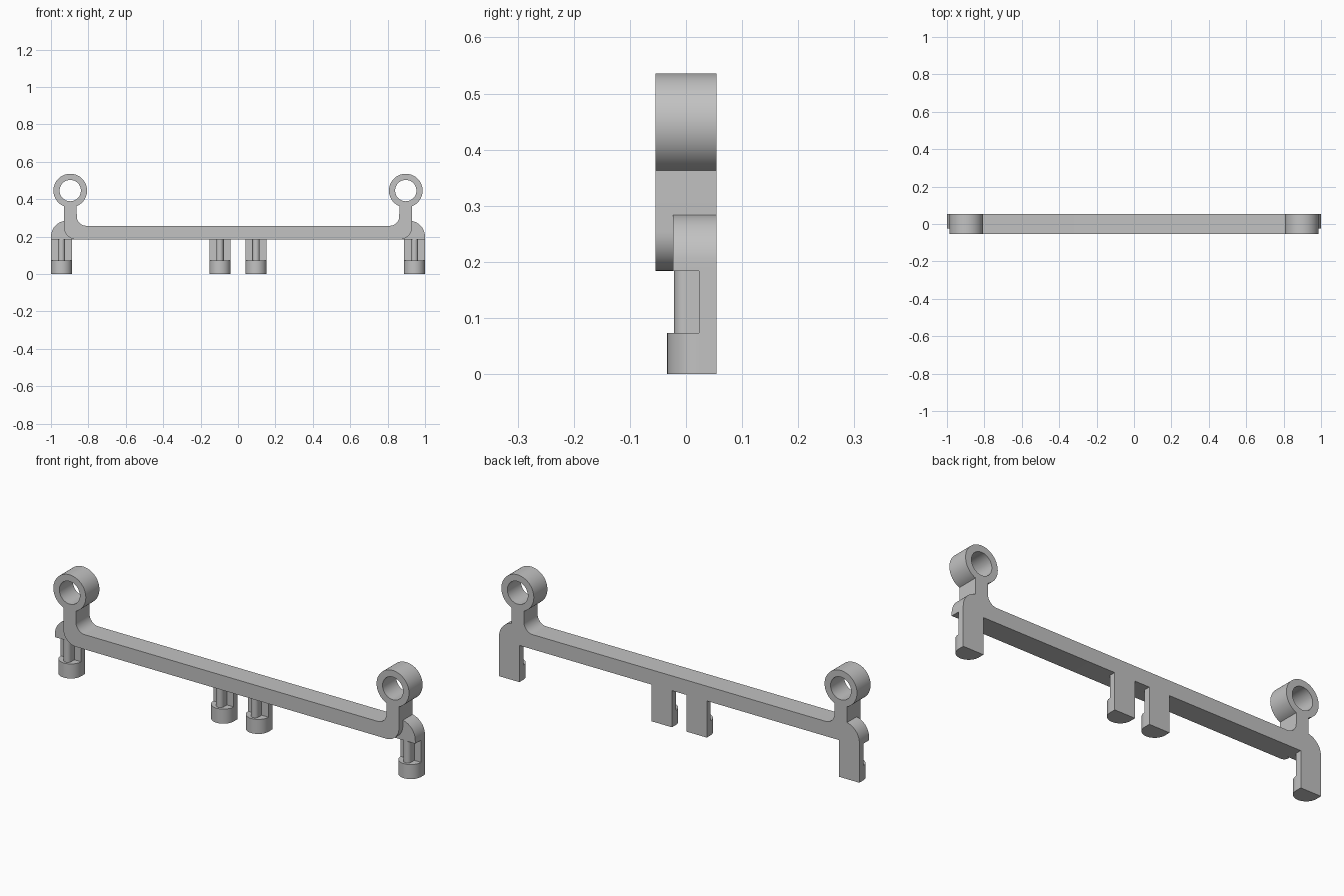
import bpy, bmesh
from math import sin, cos, radians, degrees, asin, pi

cube = bpy.data.objects.get("Cube")
if cube:
    bpy.data.objects.remove(cube, do_unlink=True)

grey = bpy.data.materials.new("plain_grey")
grey.use_nodes = True
grey.diffuse_color = (0.54, 0.54, 0.54, 1)
grey.node_tree.nodes["Principled BSDF"].inputs["Base Color"].default_value = (0.54, 0.54, 0.54, 1)

# Main dimensions
BACK = 0.054
BAR_BOTTOM, BAR_TOP = 0.184, 0.258
NECK_IN, NECK_OUT = 0.862, 0.931
RING_X, RING_Z, RING_R, HOLE_R = 0.897, 0.446, 0.09, 0.057
CORNER_R, FILLET_R = 0.069, 0.05
LEG_X, LEG_HALF = 0.9435, 0.0565
PLATE_Y, FOOT_TOP = 0.023, 0.073


def arc(cx, cy, r, start, end, n):
    """Points along an arc, angles in degrees."""
    angles = [radians(start + (end - start) * i / n) for i in range(n + 1)]
    return [(cx + r * cos(a), cy + r * sin(a)) for a in angles]


def mirrored(pts):
    return [(-x, z) for x, z in reversed(pts)]


def prism(name, loops, low, high, upright):
    """Extrude closed outlines (inner loops are holes): plan along z if upright, else elevation along y."""
    curve = bpy.data.curves.new(name, "CURVE")
    curve.dimensions = "2D"
    curve.fill_mode = "BOTH"
    curve.extrude = (high - low) / 2
    for loop in loops:
        spline = curve.splines.new("POLY")
        spline.points.add(len(loop) - 1)
        for point, (u, v) in zip(spline.points, loop):
            point.co = (u, v, 0, 1)
        spline.use_cyclic_u = True
    obj = bpy.data.objects.new(name, curve)
    bpy.context.collection.objects.link(obj)
    middle = (low + high) / 2
    if upright:
        obj.location.z = middle
    else:
        obj.rotation_euler.x = pi / 2
        obj.location.y = middle
    bpy.ops.object.select_all(action="DESELECT")
    obj.select_set(True)
    bpy.context.view_layer.objects.active = obj
    bpy.ops.object.convert(target="MESH")
    obj = bpy.context.view_layer.objects.active
    bm = bmesh.new()
    bm.from_mesh(obj.data)
    bmesh.ops.remove_doubles(bm, verts=bm.verts, dist=1e-5)
    bmesh.ops.recalc_face_normals(bm, faces=bm.faces)
    bm.to_mesh(obj.data)
    bm.free()
    obj.data.materials.clear()
    obj.data.materials.append(grey)
    bpy.ops.object.shade_smooth_by_angle(angle=radians(30))
    return obj


# Frame: crossbar, upright necks and rings in one outline with two holes
corner = arc(NECK_IN, BAR_BOTTOM + CORNER_R, CORNER_R, -90, 0, 12)
gap = 90 - degrees(asin((NECK_OUT - NECK_IN) / 2 / RING_R))
half = corner + arc(RING_X, RING_Z, RING_R, -gap, 180 + gap, 56)
half += arc(NECK_IN - FILLET_R, BAR_TOP + FILLET_R, FILLET_R, 0, -90, 12)
hole = arc(RING_X, RING_Z, HOLE_R, 0, 360, 48)[:-1]
prism("frame", [half + mirrored(half), hole, mirrored(hole)], -BACK, BACK, False)

# End brackets: rounded shoulders outside the frame corners
shoulder = corner + [(NECK_OUT, 0.285)] + arc(0.915, 0.2, 0.085, 79, 0, 12) + [(1, BAR_BOTTOM)]
prism("left_bracket", [shoulder], -PLATE_Y, BACK, False)
prism("right_bracket", [mirrored(shoulder)], -PLATE_Y, BACK, False)


def rounded_front(x, half_width, y, back):
    """Plan outline with a semicircular front and a flat back."""
    return arc(x, y, half_width, 180, 360, 24) + [(x + half_width, back), (x - half_width, back)]


# Legs: round-fronted foot, back plate and slim rounded spine
for name, x in (("right_outer", -LEG_X), ("right_inner", -0.0965),
                ("left_inner", 0.0965), ("left_outer", LEG_X)):
    l, r = x - LEG_HALF, x + LEG_HALF
    prism(name + "_foot", [rounded_front(x, LEG_HALF, PLATE_Y, BACK)], 0, FOOT_TOP, True)
    plate = [(l, PLATE_Y), (r, PLATE_Y), (r, BACK), (l, BACK)]
    prism(name + "_leg_plate", [plate], FOOT_TOP, BAR_BOTTOM, True)
    prism(name + "_leg_spine", [rounded_front(x, 0.019, -0.002, PLATE_Y)], FOOT_TOP, BAR_BOTTOM, True)
